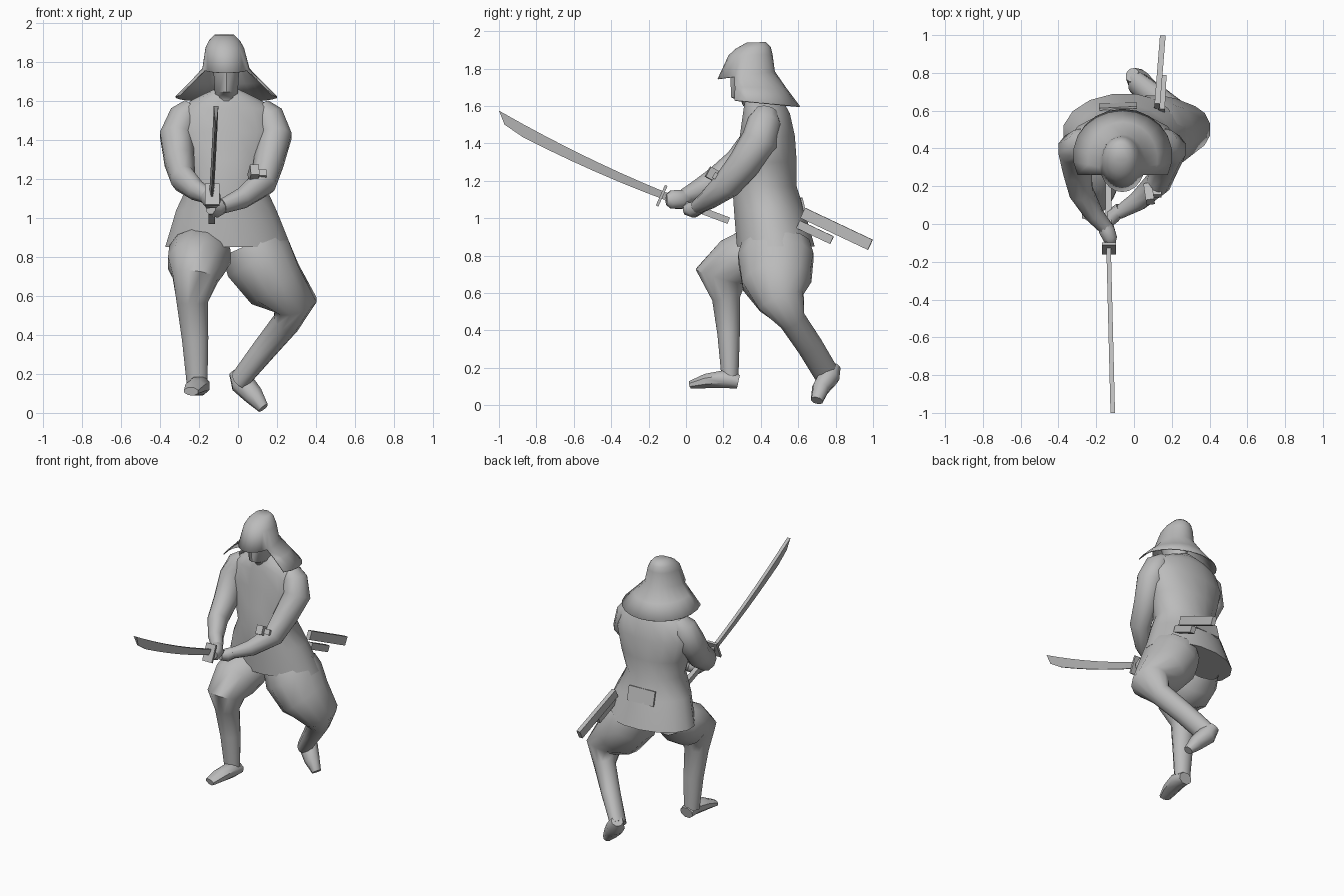
import bpy, bmesh, math
from mathutils import Vector as V, Matrix

grey = bpy.data.materials.new("plain_grey")
grey.diffuse_color = (0.5, 0.5, 0.5, 1)


def finish(name, bm, angle=40):
    bmesh.ops.recalc_face_normals(bm, faces=bm.faces)
    me = bpy.data.meshes.new(name)
    bm.to_mesh(me)
    bm.free()
    me.materials.append(grey)
    ob = bpy.data.objects.new(name, me)
    bpy.context.collection.objects.link(ob)
    bpy.ops.object.select_all(action='DESELECT')
    ob.select_set(True)
    bpy.context.view_layer.objects.active = ob
    bpy.ops.object.shade_smooth_by_angle(angle=math.radians(angle))
    return ob


def skin(name, rings, cap_start=True, cap_end=True, angle=50, skip=lambda row, p: False):
    """Join closed rows of points into a surface."""
    bm = bmesh.new()
    rows = [[bm.verts.new(p) for p in r] for r in rings]
    n = len(rows[0])
    for k, (a, b) in enumerate(zip(rows, rows[1:])):
        for i in range(n):
            j = (i + 1) % n
            if not skip(k, (a[i].co + a[j].co) / 2):
                bm.faces.new((a[i], a[j], b[j], b[i]))
    if cap_start:
        bm.faces.new(rows[0])
    if cap_end:
        bm.faces.new(rows[-1])
    bmesh.ops.delete(bm, geom=[v for v in bm.verts if not v.link_faces], context='VERTS')
    return finish(name, bm, angle)


def loft(name, secs, sides=10, axis=None, **opts):
    """Sections are (x, y, z, half width, half depth) along a path."""
    c = [V(s[:3]) for s in secs]
    rings = []
    for i, s in enumerate(secs):
        t = axis or (c[min(i + 1, len(c) - 1)] - c[max(i - 1, 0)]).normalized()
        v = t.cross(V((1, 0, 0))).normalized()
        u = v.cross(t)
        rings.append([c[i] + u * s[3] * math.cos(k) + v * s[4] * math.sin(k)
                      for k in [2 * math.pi * (j + .5) / sides for j in range(sides)]])
    return skin(name, rings, **opts)


def box(name, centre, size, tilt=0, turn=0):
    bm = bmesh.new()
    bmesh.ops.create_cube(bm, size=1)
    m = (Matrix.Translation(centre) @ Matrix.Rotation(turn, 4, 'Z')
         @ Matrix.Rotation(tilt, 4, 'X') @ Matrix.Diagonal((*size, 1)))
    bmesh.ops.transform(bm, matrix=m, verts=bm.verts)
    return finish(name, bm)


UP = V((0, 0, 1))

# Robe from collar to skirt hem
loft("robe", [(-.06, .40, 1.66, .065, .08), (-.06, .42, 1.61, .17, .11),
              (-.06, .43, 1.56, .25, .128), (-.06, .435, 1.44, .285, .15),
              (-.06, .43, 1.30, .245, .165), (-.06, .42, 1.17, .20, .175),
              (-.06, .445, 1.04, .262, .192), (-.05, .48, .85, .33, .212)],
     16, UP, cap_start=False)

# Head and neck
loft("head", [(-.06, .39, 1.60, .06, .085), (-.06, .375, 1.625, .056, .08),
              (-.06, .34, 1.645, .062, .098), (-.06, .34, 1.79, .072, .105)],
     10, UP, cap_start=False, cap_end=False)

# Helmet: closed crown with a front peak, then a neck guard open at the front
turns = [math.radians(-90 + 360 * i / 22) for i in range(22)]


def hat_row(cx, cy, rx, ry, back, front):
    return [V((cx + rx * math.cos(a), cy + ry * math.sin(a),
               front + (back - front) * (.5 + .5 * math.sin(a)))) for a in turns]


hat = skin("helmet", [hat_row(-.07, .375, .05, .052, 1.942, 1.938),
                      hat_row(-.07, .358, .08, .095, 1.915, 1.905),
                      hat_row(-.068, .345, .10, .118, 1.875, 1.87),
                      hat_row(-.062, .322, .122, .153, 1.785, 1.745),
                      hat_row(-.06, .343, .185, .198, 1.69, 1.71),
                      hat_row(-.06, .363, .263, .247, 1.598, 1.645)],
           cap_end=False, skip=lambda k, p: (k == 3 and p.y < .25) or (k == 4 and p.y < .26))
solid = hat.modifiers.new("thickness", 'SOLIDIFY')
solid.thickness = .006

# Arms, both reaching to the sword grip
loft("right_arm", [(-.235, .43, 1.565, .055, .065), (-.275, .42, 1.52, .082, .09),
                   (-.315, .395, 1.42, .09, .098), (-.30, .29, 1.29, .08, .09),
                   (-.28, .17, 1.20, .066, .078), (-.21, .05, 1.14, .05, .055),
                   (-.15, -.02, 1.11, .038, .04)], cap_start=False)
loft("left_arm", [(.115, .43, 1.565, .055, .065), (.155, .42, 1.52, .082, .09),
                  (.19, .395, 1.42, .09, .098), (.158, .31, 1.29, .08, .088),
                  (.128, .22, 1.18, .07, .078), (.02, .12, 1.10, .053, .055),
                  (-.08, .06, 1.06, .035, .04)], cap_start=False)
loft("right_hand", [(-.17, .02, 1.12, .03, .035), (-.145, -.03, 1.10, .045, .055),
                    (-.125, -.08, 1.10, .04, .052), (-.12, -.105, 1.10, .025, .03)], 8)
loft("left_hand", [(-.07, .08, 1.065, .035, .04), (-.115, .04, 1.045, .042, .045),
                   (-.14, .0, 1.05, .03, .033)], 8)

# Sleeve knot
box("sleeve_knot", (.08, .16, 1.225), (.045, .10, .06), -.5, .15)
box("sleeve_knot_tie", (.115, .17, 1.22), (.06, .05, .035), -.5)

# Front leg
loft("right_leg", [(-.18, .45, .86, .135, .11), (-.195, .37, .815, .165, .145),
                   (-.213, .27, .76, .152, .15),
                   (-.22, .185, .69, .12, .142), (-.235, .215, .57, .083, .078),
                   (-.22, .228, .38, .07, .062), (-.21, .235, .15, .055, .047)],
     12, angle=60, cap_start=False)
loft("right_foot", [(-.20, .28, .125, .05, .04), (-.20, .21, .14, .06, .052),
                    (-.22, .11, .13, .055, .042), (-.24, .025, .11, .04, .022)], 8)

# Back leg, bent outward at the knee
loft("left_leg", [(.07, .48, .87, .17, .185), (.105, .48, .79, .186, .208),
                  (.19, .485, .66, .16, .19), (.295, .51, .555, .115, .13),
                  (.245, .565, .46, .072, .075), (.13, .66, .32, .062, .072),
                  (.01, .75, .17, .05, .07)], 12, angle=60, cap_start=False)
loft("left_foot", [(-.01, .79, .21, .04, .04), (.02, .765, .155, .062, .06),
                   (.08, .72, .09, .052, .048), (.13, .70, .025, .03, .035)], 8)

# Curved blade: back and cutting edge follow the same sagging arc
rows = []
for i in range(8):
    f = i / 7
    y, z = -.10 - .9 * f, 1.135 + .44 * f - .075 * f * (1 - f)
    x, low = -.135 + .0225 * f, z - .042 - .033 * f
    y2 = y + (.03 if i == 7 else 0)
    rows.append([V((x - .012, y, z)), V((x + .012, y, z)),
                 V((x + .004, y2, low)), V((x - .004, y2, low))])
skin("blade", rows, angle=30)
box("sword_guard", (-.133, -.13, 1.12), (.075, .015, .12), -.42)
box("sword_grip", (-.135, .06, 1.05), (.032, .36, .036), -.36)

# Scabbards at the hip and sash plate behind
box("long_scabbard", (.137, .805, .943), (.03, .40, .06), -.44, -.08)
box("short_scabbard", (.15, .69, .925), (.035, .20, .045), -.44, -.05)
box("sash_back", (-.085, .624, 1.06), (.2, .012, .1), .24, .05)
